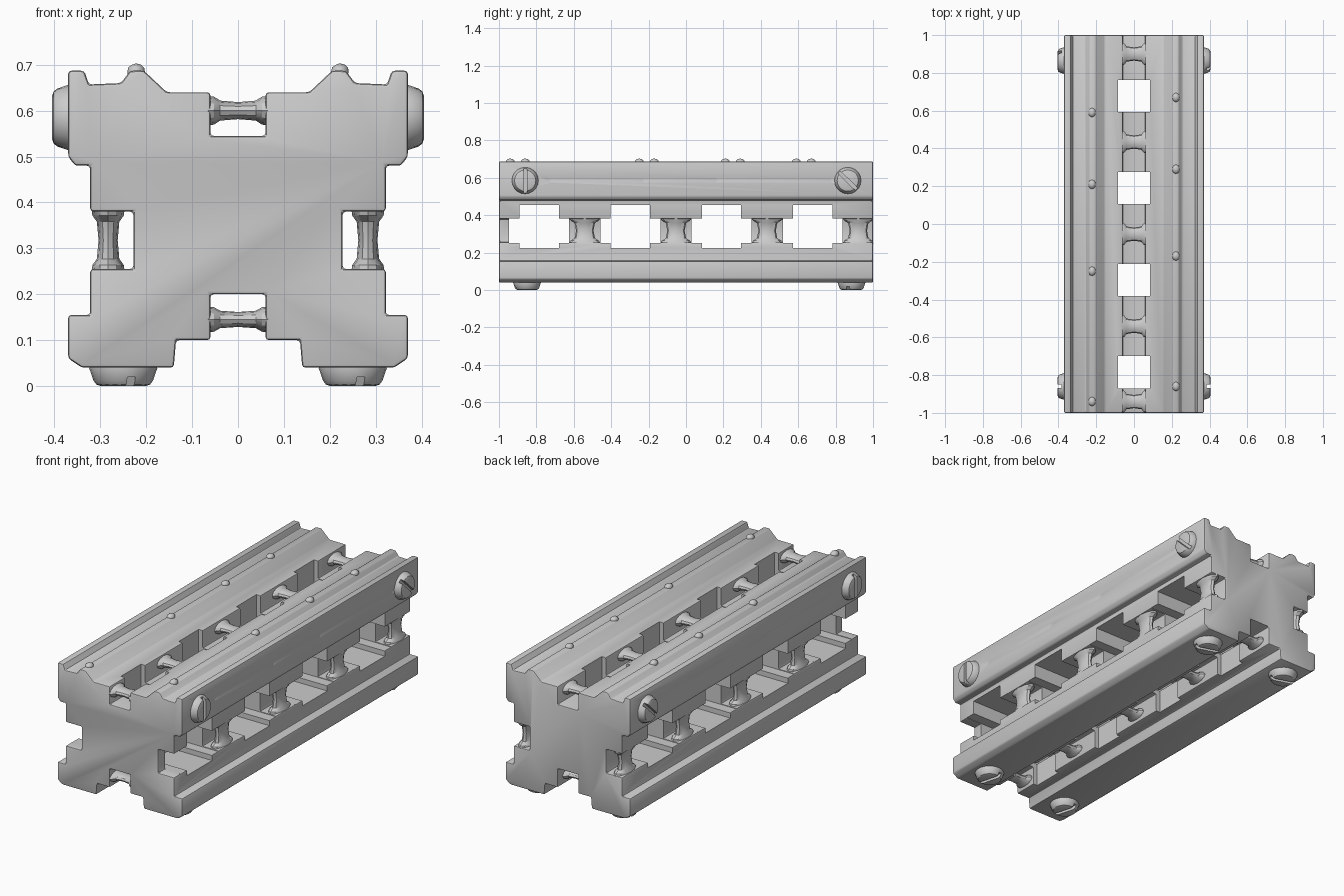
import bpy, bmesh, math, random
from mathutils import Matrix, Vector

random.seed(4)
if "Cube" in bpy.data.objects:
    bpy.data.objects.remove(bpy.data.objects["Cube"], do_unlink=True)

GREY = (0.6, 0.6, 0.6, 1)
stone = bpy.data.materials.new("pale grey")
stone.use_nodes = True
stone.diffuse_color = GREY
stone.node_tree.nodes["Principled BSDF"].inputs["Base Color"].default_value = GREY

PITCH = 0.4875
WINDOWS = [-0.785 + PITCH * i for i in range(4)]
BARS = [y + PITCH / 2 for y in WINDOWS]


def finish(name, bm):
    bmesh.ops.recalc_face_normals(bm, faces=bm.faces)
    mesh = bpy.data.meshes.new(name)
    bm.to_mesh(mesh)
    bm.free()
    ob = bpy.data.objects.new(name, mesh)
    bpy.context.collection.objects.link(ob)
    mesh.materials.append(stone)
    return ob


def select(ob):
    bpy.ops.object.select_all(action='DESELECT')
    ob.select_set(True)
    bpy.context.view_layer.objects.active = ob


def smooth(ob):
    select(ob)
    bpy.ops.object.shade_smooth_by_angle(angle=math.radians(32))


def box(bm, centre, size):
    bmesh.ops.create_cube(bm, size=1, matrix=Matrix.Translation(centre) @ Matrix.Diagonal((*size, 1)))


def bevel(ob, width, segments=2):
    select(ob)
    mod = ob.modifiers.new("soft edges", 'BEVEL')
    mod.width, mod.segments = width, segments
    mod.limit_method, mod.angle_limit = 'ANGLE', math.radians(30)
    bpy.ops.object.modifier_apply(modifier=mod.name)


def cut(ob, cutter):
    cutter.hide_render = True
    select(ob)
    mod = ob.modifiers.new("cut", 'BOOLEAN')
    mod.operation, mod.solver, mod.object = 'DIFFERENCE', 'EXACT', cutter
    bpy.ops.object.modifier_apply(modifier=mod.name)
    bpy.data.objects.remove(cutter, do_unlink=True)


# Grooved beam: mirrored cross-section drawn out along y
half = [(.06, .20), (.06, .10), (.135, .10), (.14, .04), (.34, .04), (.37, .06),
        (.37, .155), (.322, .155), (.322, .255), (.228, .255), (.228, .38),
        (.322, .38), (.322, .48), (.355, .48), (.37, .50), (.37, .687), (.335, .687),
        (.325, .657), (.255, .66), (.235, .687), (.205, .687), (.155, .64),
        (.06, .64), (.06, .545)]
section = half + [(-x, z) for x, z in reversed(half)]
bm = bmesh.new()
face = bm.faces.new([bm.verts.new((x, -1, z)) for x, z in section])
extruded = bmesh.ops.extrude_face_region(bm, geom=[face])["geom"]
bmesh.ops.translate(bm, vec=(0, 2, 0), verts=[v for v in extruded if isinstance(v, bmesh.types.BMVert)])
beam = finish("grooved_beam", bm)
bevel(beam, 0.007)

# Windows through the sides (wide core, tall centre) and through the top
for size, z in [((1, .32, .131), .3175), ((1.1, .21, .23), .34), ((.168, .17, 1), .35)]:
    bm = bmesh.new()
    for y in WINDOWS:
        box(bm, (0, y, z), size)
    cut(beam, finish("window_cutter", bm))

# Worn chips along the outer edges
bm = bmesh.new()
for side in (-1, 1):
    for x, z in [(.395, .71), (.39, .03), (.40, .59)]:
        for i in range(4):
            y = -0.72 + .48 * i + random.uniform(-.1, .1)
            place = Matrix.Translation((side * x, y, z)) @ Matrix.Diagonal((.034, random.uniform(.05, .1), .034, 1))
            bmesh.ops.create_icosphere(bm, subdivisions=2, radius=1, matrix=place)
cut(beam, finish("chip_cutter", bm))
smooth(beam)


# Waisted bars standing in the grooves
def waisted_bar(name, centre, length, wide, thick, upright):
    bm = bmesh.new()
    profile = [(-.5, 1), (-.4, .95), (-.3, .68), (0, .58), (.3, .68), (.4, .95), (.5, 1)]
    rings = []
    for t, r in profile:
        ring = []
        for k in range(12):
            a = math.tau * k / 12
            flat, deep, along = wide * r * math.cos(a), thick * r * math.sin(a), t * length
            offset = (deep, flat, along) if upright else (along, flat, deep)
            ring.append(bm.verts.new(Vector(centre) + Vector(offset)))
        rings.append(ring)
    for a, b in zip(rings, rings[1:]):
        for k in range(12):
            bm.faces.new((a[k], a[k - 1], b[k - 1], b[k]))
    bm.faces.new(rings[0])
    bm.faces.new(rings[-1])
    smooth(finish(name, bm))


for y in BARS:
    for label, side in (("left", 1), ("right", -1)):
        waisted_bar(label + "_post", (side * .283, y, .3175), .135, .08, .036, True)
for y in [-.94] + BARS:
    waisted_bar("top_bar", (0, min(y, .9), .6), .13, .06, .032, False)
    waisted_bar("bottom_bar", (0, min(y, .9), .145), .13, .06, .028, False)


# Slotted screw heads: local z points out of the beam
def screw(name, place, angle, radius):
    bm = bmesh.new()
    bmesh.ops.create_cone(bm, cap_ends=True, segments=20, radius1=radius, radius2=radius * .78,
                          depth=.05, matrix=Matrix.Translation((0, 0, .015)))
    head = finish(name, bm)
    bevel(head, .012)
    bm = bmesh.new()
    box(bm, (0, 0, .04), (.3, .018, .04))
    slot = finish("slot_cutter", bm)
    slot.data.transform(Matrix.Rotation(angle, 4, 'Z'))
    cut(head, slot)
    head.data.transform(place)
    smooth(head)


for label, side in (("left", 1), ("right", -1)):
    outward = Matrix.Rotation(side * math.pi / 2, 4, 'Y')
    for end, y, turn in (("back", .865, .8), ("front", -.86, 0)):
        screw(f"{label}_{end}_side_screw", Matrix.Translation((side * .365, y, .585)) @ outward, turn, .076)
    downward = Matrix.Rotation(math.pi, 4, 'X')
    for end, y, turn in (("back", .885, .3), ("front", -.85, 1.3)):
        screw(f"{label}_{end}_foot_screw", Matrix.Translation((side * .25, y, .04)) @ downward, turn, .078)

# Small lumps on the top ridges
bm = bmesh.new()
for side in (-1, 1):
    for y in (-.9, -.21, .25, .63):
        place = Matrix.Translation((side * .222, y + side * .04, .685)) @ Matrix.Diagonal((.02, .025, .018, 1))
        bmesh.ops.create_icosphere(bm, subdivisions=2, radius=1, matrix=place)
smooth(finish("ridge_lumps", bm))
